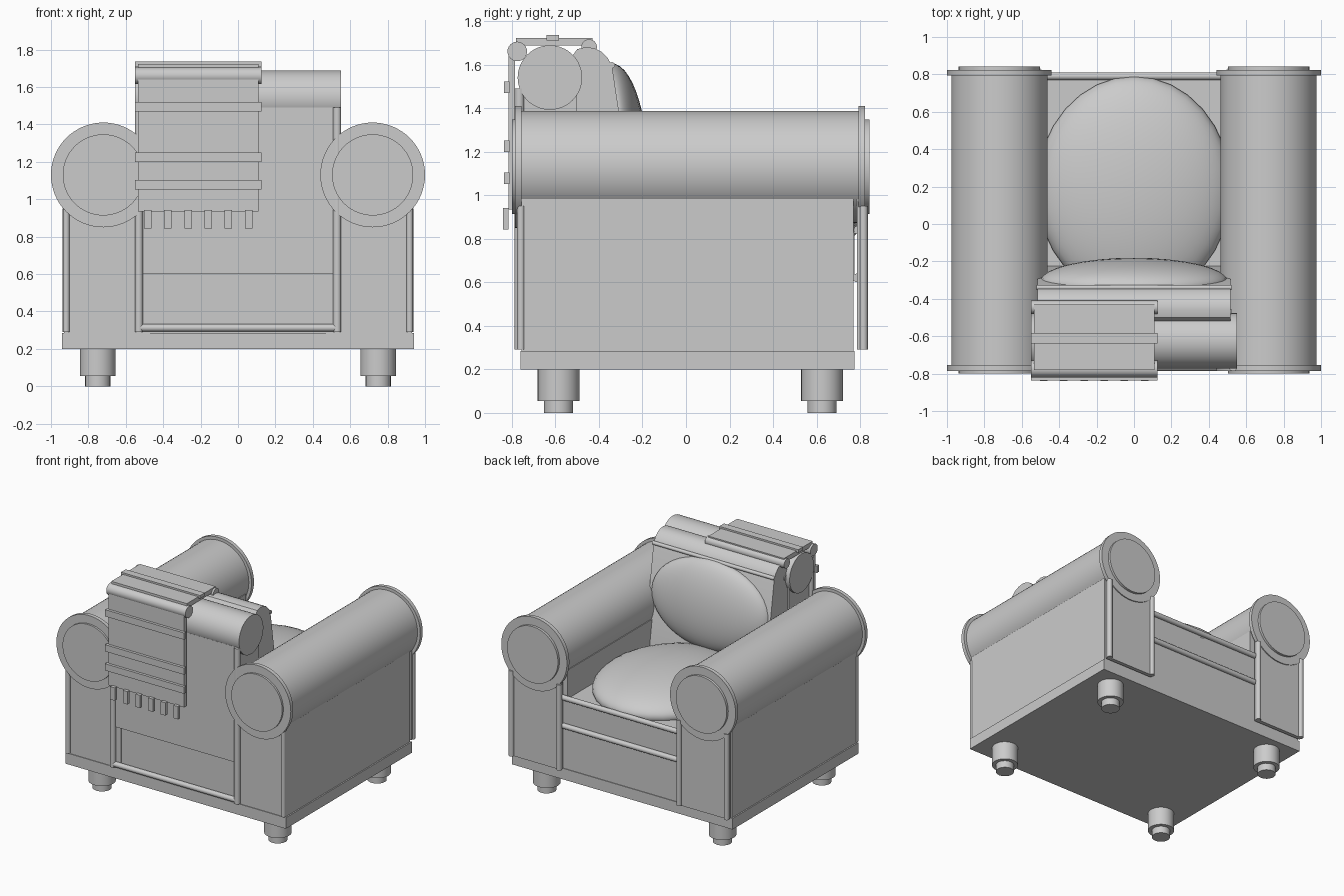
import bpy, bmesh, math
from mathutils import Vector

if "Cube" in bpy.data.objects:
    bpy.data.objects.remove(bpy.data.objects["Cube"])


def finish(ob, smooth=True):
    if smooth:
        bpy.ops.object.select_all(action='DESELECT')
        ob.select_set(True)
        bpy.context.view_layer.objects.active = ob
        bpy.ops.object.shade_smooth_by_angle(angle=math.radians(35))
    return ob


def box(name, x, y, z):
    """Box from (min, max) ranges."""
    bm = bmesh.new()
    bmesh.ops.create_cube(bm, size=1)
    for v in bm.verts:
        v.co = [(r[0] + r[1]) / 2 + c * (r[1] - r[0]) for r, c in zip((x, y, z), v.co)]
    me = bpy.data.meshes.new(name)
    bm.to_mesh(me)
    bm.free()
    ob = bpy.data.objects.new(name, me)
    bpy.context.collection.objects.link(ob)
    return ob


def rod(name, a, b, r, n=48):
    """Cylinder between two points."""
    a, b = Vector(a), Vector(b)
    d = b - a
    bpy.ops.mesh.primitive_cylinder_add(vertices=n, radius=r, depth=d.length, location=(a + b) / 2)
    ob = bpy.context.object
    ob.name = name
    ob.rotation_euler = d.to_track_quat('Z', 'Y').to_euler()
    return finish(ob)


def pillow(name, loc, size, tilt=0):
    bpy.ops.mesh.primitive_uv_sphere_add(segments=32, ring_count=20, location=loc)
    ob = bpy.context.object
    ob.name = name
    ob.scale = size
    ob.rotation_euler.x = math.radians(tilt)
    return finish(ob)


def extrude_x(name, pts, x0, x1):
    """Extrude a (y, z) profile along x."""
    bm = bmesh.new()
    f = bm.faces.new([bm.verts.new((x0, y, z)) for y, z in pts])
    ext = bmesh.ops.extrude_face_region(bm, geom=[f])
    bmesh.ops.translate(bm, vec=(x1 - x0, 0, 0),
                        verts=[v for v in ext['geom'] if isinstance(v, bmesh.types.BMVert)])
    bmesh.ops.recalc_face_normals(bm, faces=bm.faces)
    me = bpy.data.meshes.new(name)
    bm.to_mesh(me)
    bm.free()
    ob = bpy.data.objects.new(name, me)
    bpy.context.collection.objects.link(ob)
    return finish(ob)


# Plinth and seat frame
box("base", (-.94, .94), (-.76, .775), (.2, .285))
box("lower_frame", (-.5, .5), (-.75, .77), (.28, .61))
box("seat_deck", (-.5, .5), (-.74, .775), (.61, .83))
rod("seat_piping_upper", (-.5, .79, .84), (.5, .79, .84), .02, 16)
rod("seat_piping_lower", (-.5, .785, .62), (.5, .785, .62), .02, 16)

for s, side in ((-1, "left"), (1, "right")):
    # Rolled arms with end discs
    xs = sorted((s * .47, s * .93))
    box("arm_body_" + side, xs, (-.755, .77), (.28, 1.05))
    X, Z = s * .72, 1.13
    rod("arm_roll_" + side, (X, -.76, Z), (X, .795, Z), .257, 64)
    rod("front_disc_" + side, (X, .793, Z), (X, .823, Z), .28, 64)
    rod("front_cap_" + side, (X, .80, Z), (X, .842, Z), .217, 64)
    rod("back_disc_" + side, (X, -.785, Z), (X, -.755, Z), .28, 64)
    rod("back_cap_" + side, (X, -.80, Z), (X, -.77, Z), .217, 64)
    # Arm front panel and vertical piping
    box("arm_front_" + side, sorted((s * .5, s * .93)), (.785, .815), (.29, 1.05))
    for px in (.512, .918):
        rod("front_piping_" + side, (s * px, .815, .29), (s * px, .815, .95), .02, 16)
    rod("back_edge_piping_" + side, (s * .918, -.758, .29), (s * .918, -.758, .95), .018, 16)
    rod("back_piping_" + side, (s * .53, -.765, .29), (s * .53, -.765, 1.49), .022, 16)
    # Turned feet
    for py in (-.585, .625):
        rod("foot_" + side, (s * .75, py, .055), (s * .75, py, .205), .096, 32)
        rod("foot_tip_" + side, (s * .75, py, 0), (s * .75, py, .06), .067, 24)

# Backrest: shell, head roll, padded inner back
box("back_shell", (-.53, .53), (-.765, -.5), (.6, 1.49))
rod("back_bottom_piping", (-.53, -.765, .312), (.53, -.765, .312), .02, 16)
rod("head_roll", (-.55, -.625, 1.54), (.55, -.625, 1.54), .148, 64)
pad = [(-.22, .8), (-.34, 1.595), (-.36, 1.63), (-.39, 1.66), (-.42, 1.675),
       (-.46, 1.68), (-.5, 1.67), (-.55, 1.6), (-.55, .8)]
extrude_x("back_pad", pad, -.515, .515)
rod("pad_piping_front", (-.52, -.34, 1.597), (.52, -.34, 1.597), .014, 16)
rod("pad_piping_rear", (-.52, -.475, 1.55), (.52, -.475, 1.55), .02, 16)

# Cushions
pillow("seat_cushion", (0, .19, .85), (.52, .6, .17))
pillow("back_cushion", (0, -.305, 1.27), (.5, .12, .335), 6)

# Throw blanket over the back
bx, wx = (-.535, .11), (-.55, .125)
box("throw_top", bx, (-.78, -.43), (1.687, 1.722))
box("throw_back", bx, (-.815, -.785), (.935, 1.64))
rod("throw_fold_back", (wx[0], -.775, 1.66), (wx[1], -.775, 1.66), .045, 24)
rod("throw_fold_front", (wx[0], -.445, 1.68), (wx[1], -.445, 1.68), .036, 24)
box("throw_top_stripe", wx, (-.64, -.583), (1.71, 1.735))
for z in (1.495, 1.225, 1.078):
    box("throw_stripe", wx, (-.836, -.81), (z - .026, z + .026))
for i in range(6):
    x = -.483 + i * .108
    box("throw_tassel", (x - .02, x + .02), (-.84, -.815), (.843, .942))
